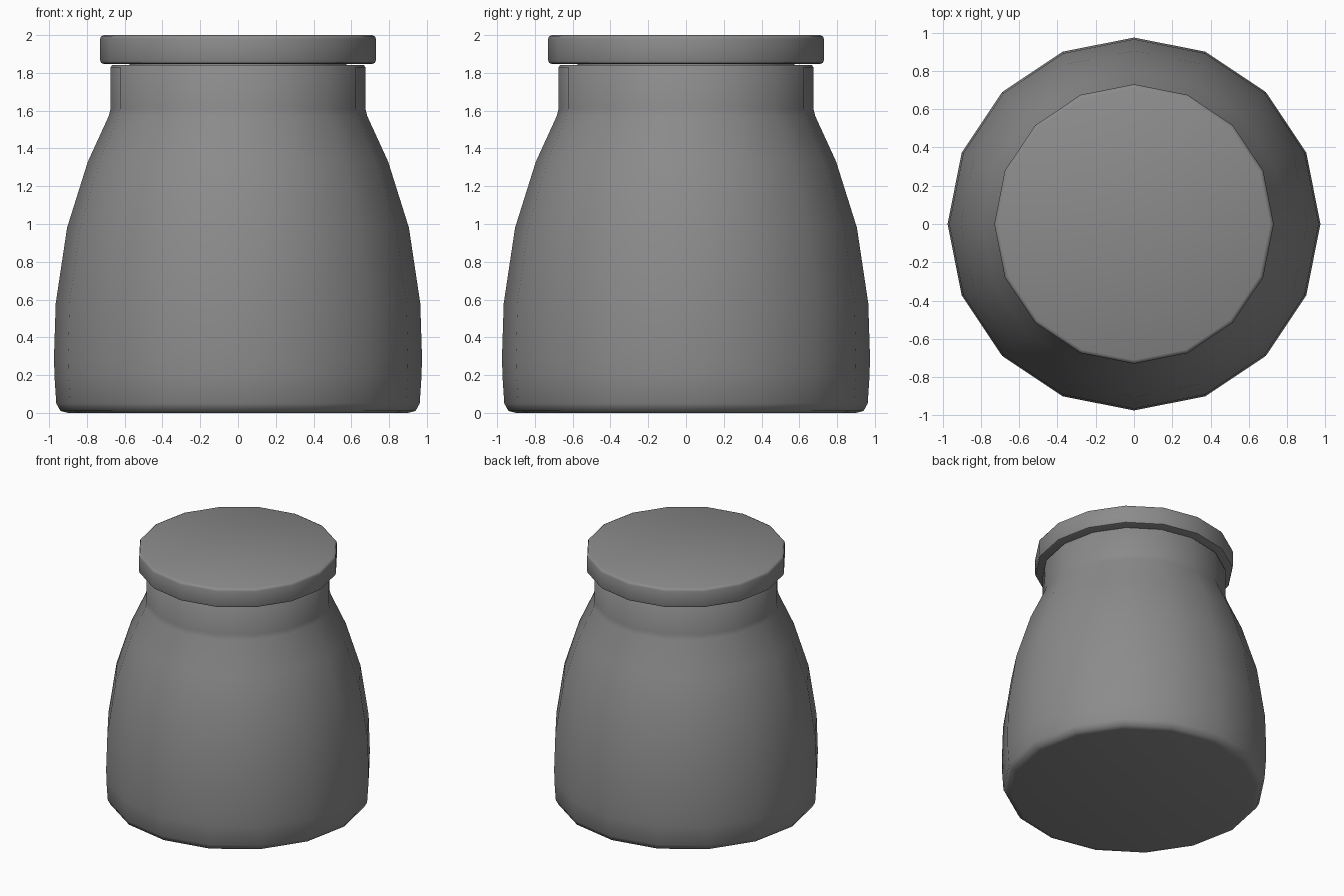
import bpy, bmesh, math

cube = bpy.data.objects.get("Cube")
if cube:
    bpy.data.objects.remove(cube, do_unlink=True)

SIDES = 16

grey = bpy.data.materials.new("mid grey")
grey.use_nodes = True
colour = (0.26, 0.26, 0.26, 1)
grey.diffuse_color = colour
grey.node_tree.nodes["Principled BSDF"].inputs["Base Color"].default_value = colour


def turned(name, profile):
    """Closed solid of revolution from (radius, height) points, bottom to top."""
    bm = bmesh.new()
    rings = []
    for r, z in profile:
        rings.append([bm.verts.new((r * math.cos(a), r * math.sin(a), z))
                      for a in (2 * math.pi * i / SIDES for i in range(SIDES))])
    for low, high in zip(rings, rings[1:]):
        for i in range(SIDES):
            j = (i + 1) % SIDES
            bm.faces.new((low[i], low[j], high[j], high[i]))
    bm.faces.new(rings[0][::-1])
    bm.faces.new(rings[-1])
    mesh = bpy.data.meshes.new(name)
    bm.to_mesh(mesh)
    bm.free()
    mesh.materials.append(grey)
    obj = bpy.data.objects.new(name, mesh)
    bpy.context.collection.objects.link(obj)
    bpy.ops.object.select_all(action="DESELECT")
    obj.select_set(True)
    bpy.context.view_layer.objects.active = obj
    bpy.ops.object.shade_smooth_by_angle(angle=math.radians(50))
    return obj


# Jar: rounded foot, swelling belly, sloped shoulder, straight neck
turned("jar_body", [(0.90, 0), (0.94, 0.01), (0.962, 0.05), (0.972, 0.2),
                    (0.974, 0.3), (0.965, 0.58), (0.905, 0.98),
                    (0.795, 1.33), (0.685, 1.57), (0.675, 1.61),
                    (0.675, 1.83), (0.665, 1.842)])

# Stopper plug closing the narrow gap under the lid
turned("stopper", [(0.575, 1.80), (0.575, 1.87)])

# Flat lid with softened rims
turned("lid", [(0.71, 1.848), (0.725, 1.853), (0.73, 1.868),
               (0.73, 1.98), (0.725, 1.993), (0.71, 2.0)])
